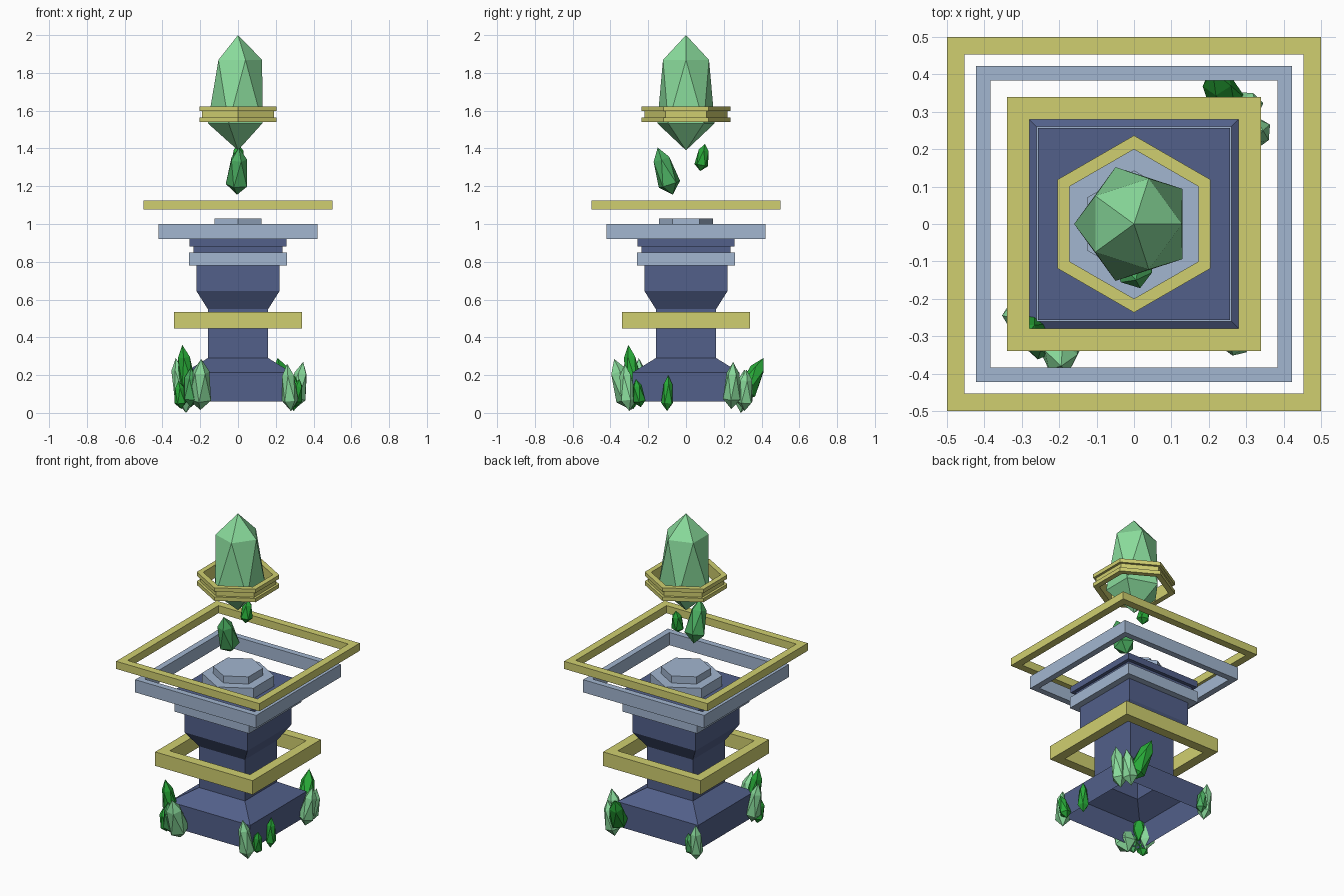
import bpy, bmesh, math
from mathutils import Vector, Matrix

if "Cube" in bpy.data.objects:
    bpy.data.objects.remove(bpy.data.objects["Cube"])


def material(name, rgb):
    m = bpy.data.materials.new(name)
    m.diffuse_color = [(c / 255 / 12.92 if c < 11 else ((c / 255 + .055) / 1.055) ** 2.4) for c in rgb] + [1]
    m.use_nodes = True
    m.node_tree.nodes["Principled BSDF"].inputs["Base Color"].default_value = m.diffuse_color
    return m


STONE = material("dark blue stone", (82, 96, 138))
TRIM = material("pale blue trim", (162, 182, 208))
GOLD = material("yellow metal", (208, 207, 112))
LIGHT = material("light green crystal", (138, 220, 156))
MID = material("mid green crystal", (76, 176, 98))
BRIGHT = material("bright green crystal", (40, 170, 56))


def finish(name, bm, mat):
    bmesh.ops.recalc_face_normals(bm, faces=bm.faces)
    me = bpy.data.meshes.new(name)
    bm.to_mesh(me)
    bm.free()
    me.materials.append(mat)
    ob = bpy.data.objects.new(name, me)
    bpy.context.collection.objects.link(ob)
    return ob


def turned(name, profile, sides, mat, closed=False, cap_top=False, cap_bottom=False):
    """Sweep (half width, z) points round a regular polygon."""
    bm = bmesh.new()
    rows = []
    for half, z in profile:
        r = half / math.cos(math.pi / sides)
        angles = [math.pi * (2 * k + 1) / sides for k in range(sides)]
        rows.append([bm.verts.new((r * math.cos(a), r * math.sin(a), z)) for a in angles])
    pairs = list(zip(rows, rows[1:])) + ([(rows[-1], rows[0])] if closed else [])
    for a, b in pairs:
        for k in range(sides):
            j = (k + 1) % sides
            bm.faces.new((a[k], a[j], b[j], b[k]))
    if cap_top:
        bm.faces.new(rows[-1])
    if cap_bottom:
        bm.faces.new(rows[0])
    return finish(name, bm, mat)


def frame(name, outer, inner, z0, z1, mat):
    return turned(name, [(outer, z0), (outer, z1), (inner, z1), (inner, z0)], 4, mat, closed=True)


def crystal(name, bottom, top, r, mat, spin=0, low=.22, high=.75, taper=.74):
    """Stretched 20-faced gem between two points."""
    bm = bmesh.new()
    bmesh.ops.create_icosphere(bm, subdivisions=1, radius=1)
    bottom, top = Vector(bottom), Vector(top)
    axis = top - bottom
    for v in bm.verts:
        if abs(v.co.z) > .9:
            v.co.z = 1 if v.co.z > 0 else 0
        else:
            upper = v.co.z > 0
            s = r / .8944 * (taper if upper else 1)
            v.co = (v.co.x * s, v.co.y * s, high if upper else low)
        v.co.z *= axis.length
    rot = Vector((0, 0, 1)).rotation_difference(axis).to_matrix().to_4x4()
    bm.transform(Matrix.Translation(bottom) @ rot @ Matrix.Rotation(spin, 4, 'Z'))
    return finish(name, bm, mat)


# Stone pedestal, open underneath
turned("pedestal", [(.282, .06), (.282, .215), (.16, .29), (.16, .55), (.22, .645), (.22, .79),
                    (.236, .84), (.236, .88), (.257, .88), (.257, .92)], 4, STONE, cap_top=True)
frame("collar", .26, .215, .78, .85, TRIM)

# Floating square frames
frame("lower_gold_frame", .34, .28, .447, .535, GOLD)
frame("pale_frame", .422, .384, .92, 1.0, TRIM)
frame("upper_gold_frame", .5, .453, 1.077, 1.125, GOLD)

# Stepped hexagonal dais
turned("dais", [(.18, .92), (.18, .985), (.124, .985), (.124, 1.03)], 6, TRIM,
       cap_top=True, cap_bottom=True)

# Grooved hexagonal band round the large crystal
turned("crystal_band", [(.173, 1.54), (.205, 1.54), (.205, 1.564), (.19, 1.564), (.19, 1.598),
                        (.205, 1.598), (.205, 1.622), (.173, 1.622)], 6, GOLD, closed=True)

# Large crystal and two floating shards
crystal("large_crystal", (0, 0, 1.39), (0, 0, 2), .16, LIGHT, low=.235, high=.785, taper=.8)
crystal("floating_shard_large", (-.005, -.07, 1.155), (.005, -.15, 1.405), .062, MID)
crystal("floating_shard_small", (0, .075, 1.28), (0, .1, 1.425), .038, BRIGHT)

# Crystal clusters at the base corners: bottom, top, radius, colour
clusters = {
    "front_left": [((-.26, -.27, .10), (-.295, -.305, .36), .045, BRIGHT),
                   ((-.29, -.24, .04), (-.33, -.25, .29), .045, LIGHT),
                   ((-.2, -.29, .015), (-.195, -.38, .285), .062, LIGHT),
                   ((-.3, -.28, .02), (-.315, -.3, .17), .034, BRIGHT),
                   ((-.25, -.3, .03), (-.25, -.34, .24), .045, MID)],
    "front_right": [((.28, -.3, .01), (.26, -.325, .26), .045, LIGHT),
                    ((.3, -.24, .03), (.325, -.265, .18), .034, BRIGHT),
                    ((.295, -.1, .01), (.3, -.095, .2), .033, BRIGHT)],
    "back_right": [((.26, .29, .06), (.21, .41, .29), .055, BRIGHT),
                   ((.3, .24, .02), (.345, .25, .27), .048, LIGHT),
                   ((.28, .31, .01), (.325, .32, .23), .045, LIGHT)],
    "back_left": [((-.275, .29, 0), (-.285, .31, .23), .042, LIGHT),
                  ((-.25, .3, .03), (-.24, .32, .17), .034, MID)],
}
for corner, shards in clusters.items():
    for i, (bottom, top, r, mat) in enumerate(shards, 1):
        crystal(f"{corner}_crystal_{i}", bottom, top, r, mat, spin=i * .9)
